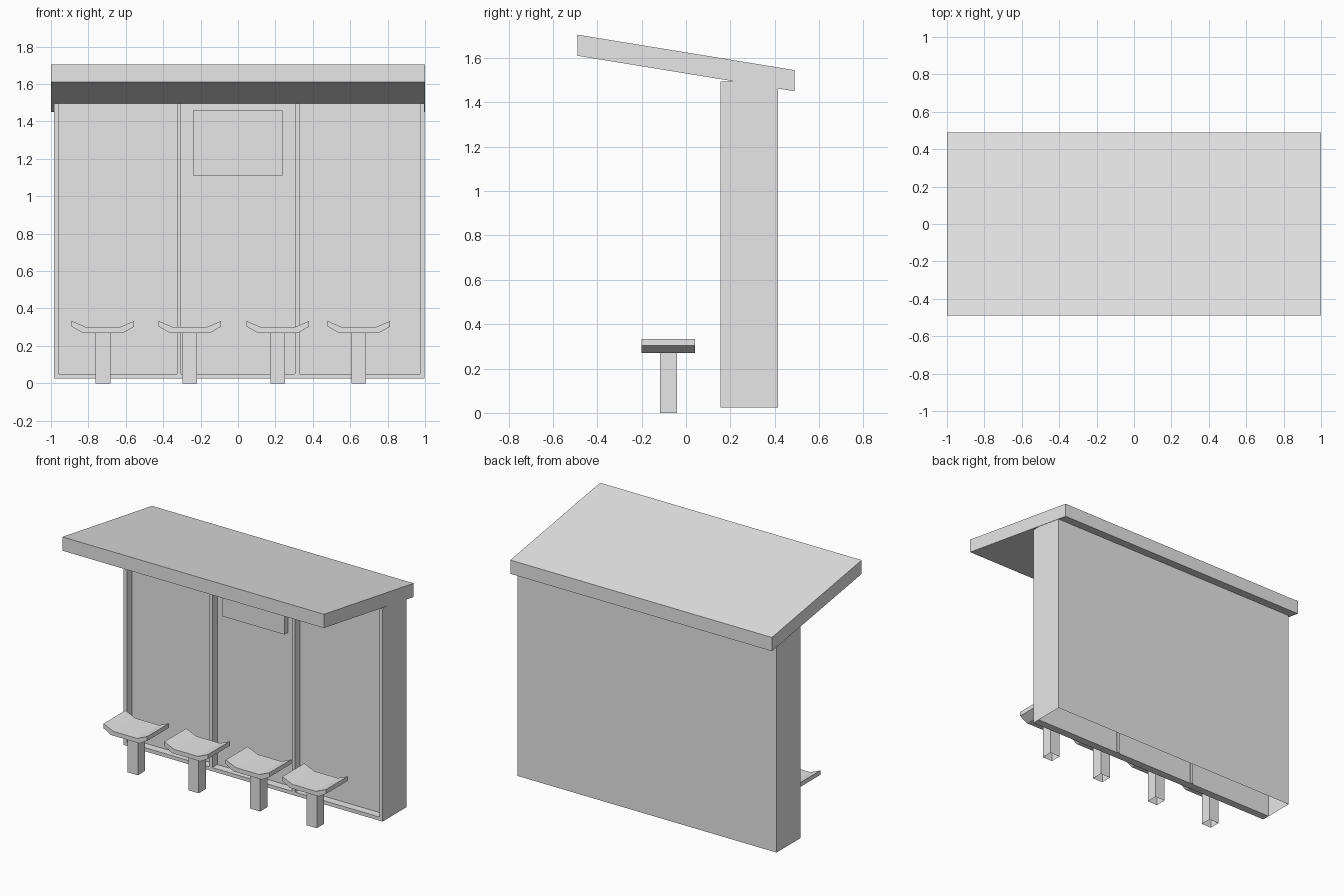
import bpy
import bmesh
from mathutils import Vector

cube = bpy.data.objects.get("Cube")
if cube:
    bpy.data.objects.remove(cube, do_unlink=True)

grey = bpy.data.materials.new("light_grey")
grey.use_nodes = True
grey.diffuse_color = (0.8, 0.8, 0.8, 1)
grey.node_tree.nodes["Principled BSDF"].inputs["Base Color"].default_value = (0.8, 0.8, 0.8, 1)


def prism(name, profile, offset, open_sides=()):
    """Extrude a closed profile along an offset; drop faces pointing along open_sides."""
    bm = bmesh.new()
    base = bm.faces.new([bm.verts.new(p) for p in profile])
    ext = bmesh.ops.extrude_face_region(bm, geom=[base], use_keep_orig=True)
    moved = [g for g in ext["geom"] if isinstance(g, bmesh.types.BMVert)]
    bmesh.ops.translate(bm, verts=moved, vec=Vector(offset))
    bmesh.ops.recalc_face_normals(bm, faces=bm.faces)
    bm.normal_update()
    gone = [f for f in bm.faces if any(f.normal.dot(Vector(d)) > 0.9 for d in open_sides)]
    bmesh.ops.delete(bm, geom=gone, context="FACES")
    mesh = bpy.data.meshes.new(name)
    bm.to_mesh(mesh)
    bm.free()
    mesh.materials.append(grey)
    obj = bpy.data.objects.new(name, mesh)
    bpy.context.scene.collection.objects.link(obj)
    return obj


def box(name, x, y, z, open_sides=()):
    rect = [(x[0], y[0], z[0]), (x[1], y[0], z[0]), (x[1], y[1], z[0]), (x[0], y[1], z[0])]
    return prism(name, rect, (0, 0, z[1] - z[0]), open_sides)


UP, DOWN = (0, 0, 1), (0, 0, -1)
FRONT, PANEL, BACK = 0.155, 0.21, 0.415      # depths of frame, panel, rear wall
LEFT, RIGHT, FLOOR = 0.997, -0.983, 0.025


def roof_underside(y):
    return 1.61 - 0.16 * (y + 0.49) / 0.98


# Sloping roof slab
prism("roof", [(-1, -0.49, 1.61), (-1, 0.49, 1.45), (-1, 0.49, 1.545), (-1, -0.49, 1.705)], (2, 0, 0))

# Hollow wall, open underneath and closed above by the roof
prism("wall_shell",
      [(RIGHT, PANEL, FLOOR), (RIGHT, BACK, FLOOR),
       (RIGHT, BACK, roof_underside(BACK)), (RIGHT, PANEL, roof_underside(PANEL))],
      (LEFT - RIGHT, 0, 0), (UP, DOWN))

# Frame posts and bottom rails in front of the panels
posts = {"right_post": (RIGHT, -0.957), "right_middle_post": (-0.327, -0.305),
         "left_middle_post": (0.305, 0.328), "left_post": (0.973, LEFT)}
for name, span in posts.items():
    depth = PANEL + 0.008 if "middle" in name else PANEL
    box(name, span, (FRONT, depth), (FLOOR, 1.495))

spans = list(posts.values())
for i in range(3):
    box(f"bottom_rail_{i + 1}", (spans[i][1], spans[i + 1][0]), (FRONT, PANEL), (FLOOR, 0.05))

# Notice board on the middle panel
box("notice_board", (-0.24, 0.237), (0.167, PANEL), (1.11, 1.457))

# Seats with upturned sides on hollow square legs
half = [(0.09, 0.3), (0.167, 0.333), (0.167, 0.303), (0.109, 0.27)]
outline = half + [(-x, z) for x, z in reversed(half)]
for i, cx in enumerate((-0.722, -0.257, 0.213, 0.646)):
    prism(f"seat_{i + 1}", [(cx + x, -0.2, z) for x, z in outline], (0, 0.24, 0))
    box(f"seat_leg_{i + 1}", (cx - 0.039, cx + 0.039), (-0.118, -0.04), (0, 0.27), (UP, DOWN))
